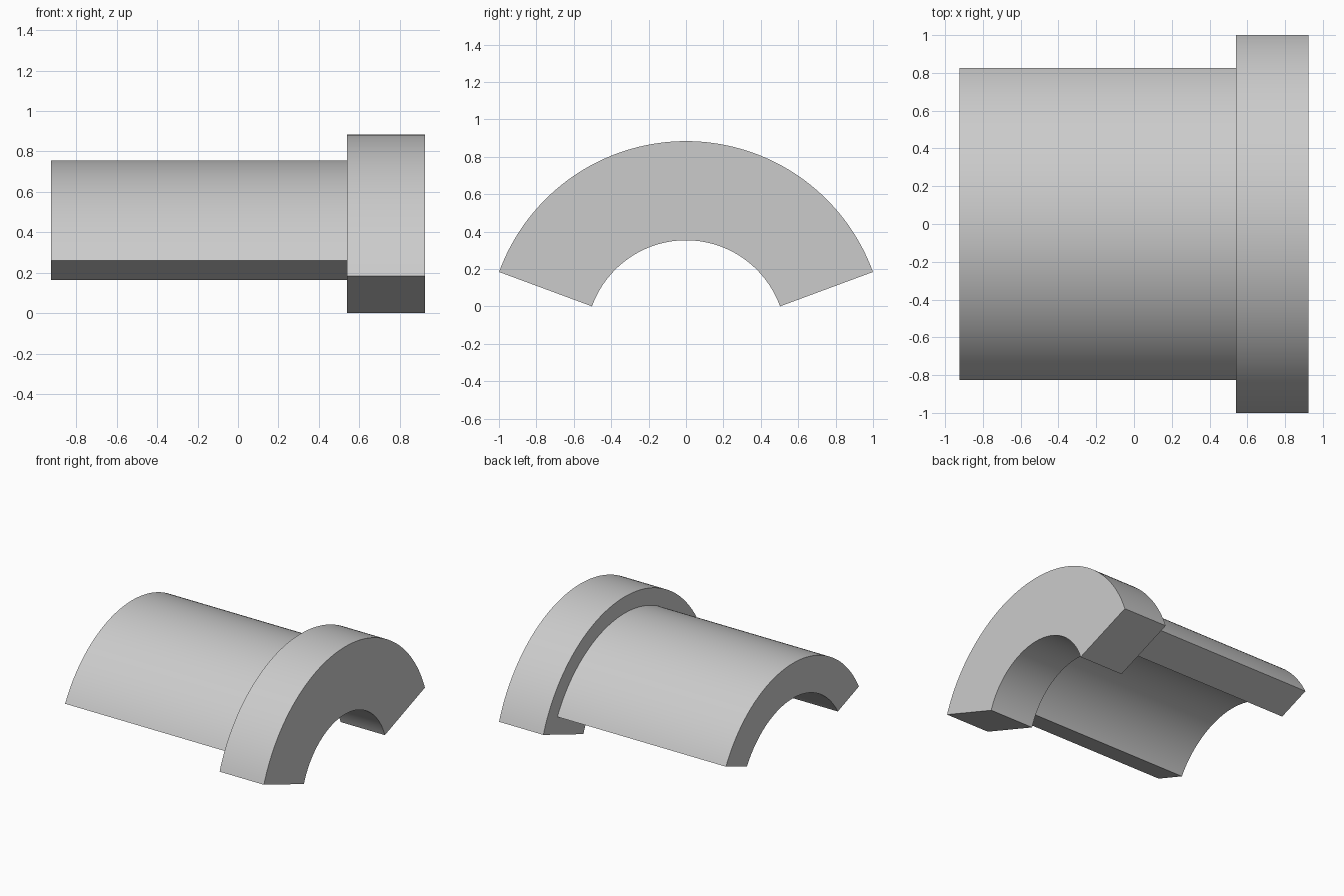
import bpy, bmesh, math

if "Cube" in bpy.data.objects:
    bpy.data.objects.remove(bpy.data.objects["Cube"], do_unlink=True)

AXIS_Z = -0.18               # height of the shared bore axis
SLOPE = math.radians(20.3)   # tilt of the split faces
SEGMENTS = 72

grey = bpy.data.materials.new("plain_grey")
grey.use_nodes = True
colour = (0.6, 0.6, 0.6, 1)
grey.diffuse_color = colour
grey.node_tree.nodes["Principled BSDF"].inputs["Base Color"].default_value = colour


def arc(radius, offset):
    """Arc in the yz plane, ending on two tilted lines moved off the axis."""
    start = SLOPE + math.asin(offset / radius)
    sweep = math.pi - 2 * start
    angles = [start + sweep * i / SEGMENTS for i in range(SEGMENTS + 1)]
    return [(radius * math.cos(a), AXIS_Z + radius * math.sin(a)) for a in angles]


def half_shell(name, x0, x1, outer, inner, offset, far_cap=True):
    """Extrude a part-ring section along x."""
    bm = bmesh.new()
    rings = [[[bm.verts.new((x, y, z)) for y, z in arc(r, offset)]
              for r in (outer, inner)] for x in (x0, x1)]
    (o0, i0), (o1, i1) = rings
    strips = [(o0, o1), (i1, i0), (i0, o0)]
    if far_cap:
        strips.append((o1, i1))
    for a, b in strips:
        for k in range(SEGMENTS):
            bm.faces.new((a[k], a[k + 1], b[k + 1], b[k]))
    # Flat split faces
    for k in (0, -1):
        bm.faces.new((o0[k], o1[k], i1[k], i0[k]))
    bmesh.ops.recalc_face_normals(bm, faces=bm.faces)
    mesh = bpy.data.meshes.new(name)
    bm.to_mesh(mesh)
    bm.free()
    mesh.materials.append(grey)
    obj = bpy.data.objects.new(name, mesh)
    bpy.context.collection.objects.link(obj)
    bpy.ops.object.select_all(action='DESELECT')
    obj.select_set(True)
    bpy.context.view_layer.objects.active = obj
    bpy.ops.object.shade_smooth_by_angle(angle=math.radians(30))
    return obj


# Long sleeve, open where it meets the collar
half_shell("bearing_sleeve", -0.925, 0.54, 0.935, 0.66, 0.126, far_cap=False)
# Thick end collar
half_shell("end_collar", 0.54, 0.925, 1.064, 0.534, -0.005)
